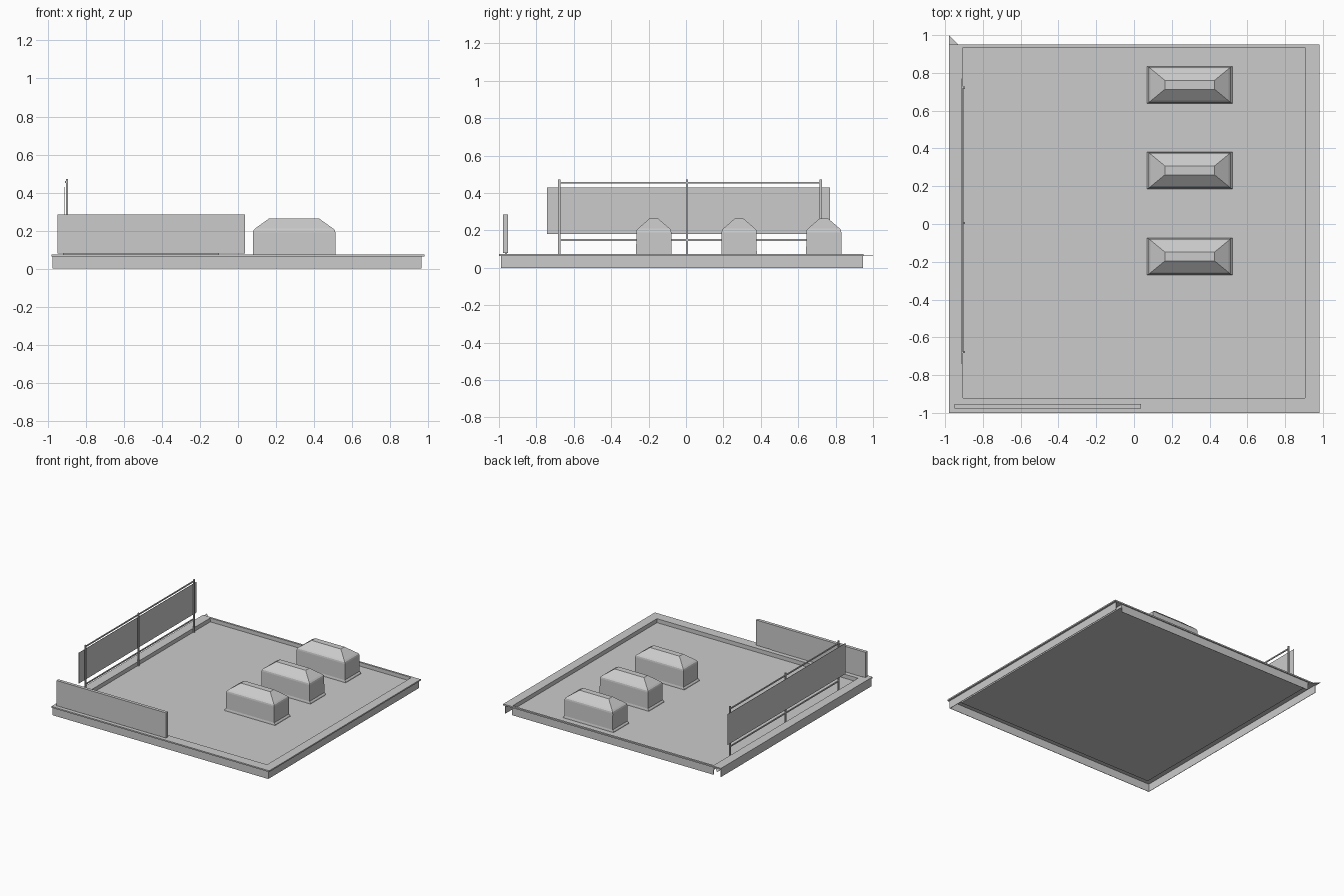
import bpy, bmesh

if "Cube" in bpy.data.objects:
    bpy.data.objects.remove(bpy.data.objects["Cube"])

DECK = 0.042  # height of the sunken deck

def finish(name, bm):
    bmesh.ops.recalc_face_normals(bm, faces=bm.faces)
    me = bpy.data.meshes.new(name)
    bm.to_mesh(me)
    bm.free()
    ob = bpy.data.objects.new(name, me)
    bpy.context.collection.objects.link(ob)
    return ob

def loft(name, rings):
    """Join stacked rings of equal point count and cap both ends."""
    bm = bmesh.new()
    vs = [[bm.verts.new(p) for p in r] for r in rings]
    for a, b in zip(vs, vs[1:]):
        n = len(a)
        for i in range(n):
            bm.faces.new((a[i], a[(i + 1) % n], b[(i + 1) % n], b[i]))
    bm.faces.new(vs[0])
    bm.faces.new(vs[-1])
    return finish(name, bm)

def prism(name, pts, z0, z1):
    return loft(name, [[(x, y, z) for x, y in pts] for z in (z0, z1)])

def box(name, x0, x1, y0, y1, z0, z1):
    return prism(name, [(x0, y0), (x1, y0), (x1, y1), (x0, y1)], z0, z1)

def u_strip(name, xl, xr, yf, t, ts, yb, z0, z1):
    """U-shaped strip: left, front and right sides; t = front width, ts = side width."""
    pts = [(xl, yb), (xl, yf), (xr, yf), (xr, yb),
           (xr - ts, yb), (xr - ts, yf + t), (xl + ts, yf + t), (xl + ts, yb)]
    return prism(name, pts, z0, z1)

# Sunken roof deck
box("roof_deck", -0.907, 0.907, -0.922, 0.938, DECK - 0.002, DECK)

# Coping, outer fascia and inner parapet wall on three sides
u_strip("coping", -0.98, 0.981, -1.0, 0.08, 0.075, 0.95, 0.064, 0.075)
u_strip("fascia", -0.975, 0.966, -0.99, 0.003, 0.003, 0.945, 0.0, 0.065)
u_strip("parapet_inner_wall", -0.909, 0.909, -0.924, 0.003, 0.003, 0.94, DECK - 0.002, 0.07)

# Thin back edge and mitred end of the left coping
box("back_wall", -0.907, 0.907, 0.938, 0.941, 0.0, 0.07)
box("back_coping", -0.906, 0.906, 0.934, 0.95, 0.064, 0.075)
prism("coping_mitre", [(-0.98, 0.949), (-0.93, 0.949), (-0.98, 1.0)], 0.064, 0.066)

# Three roof units with flared base and hipped top
unit_profile = [(0.2275, 0.098, DECK), (0.226, 0.097, 0.05), (0.217, 0.0945, 0.06),
                (0.217, 0.0935, 0.19), (0.214, 0.0915, 0.202), (0.205, 0.084, 0.211),
                (0.132, 0.024, 0.263)]
for i, cy in enumerate((-0.172, 0.284, 0.737)):
    loft(f"roof_unit_{i + 1}",
         [[(0.295 + sx * hx, cy + sy * hy, z)
           for sx, sy in ((-1, -1), (1, -1), (1, 1), (-1, 1))]
          for hx, hy, z in unit_profile])

# Side board behind posts and rails
for i, y in enumerate((-0.678, 0.005, 0.721)):
    box(f"board_post_{i + 1}", -0.904, -0.895, y - 0.006, y + 0.006, DECK, 0.472)
for i, z in enumerate((0.148, 0.455)):
    box(f"board_rail_{i + 1}", -0.909, -0.902, -0.678, 0.721, z - 0.005, z + 0.005)
box("side_board", -0.915, -0.913, -0.742, 0.77, 0.18, 0.43)

# Front board standing on the coping
box("front_board", -0.95, 0.037, -0.978, -0.952, 0.08, 0.285)
box("front_board_foot", -0.92, -0.1, -0.968, -0.956, 0.07, 0.082)
